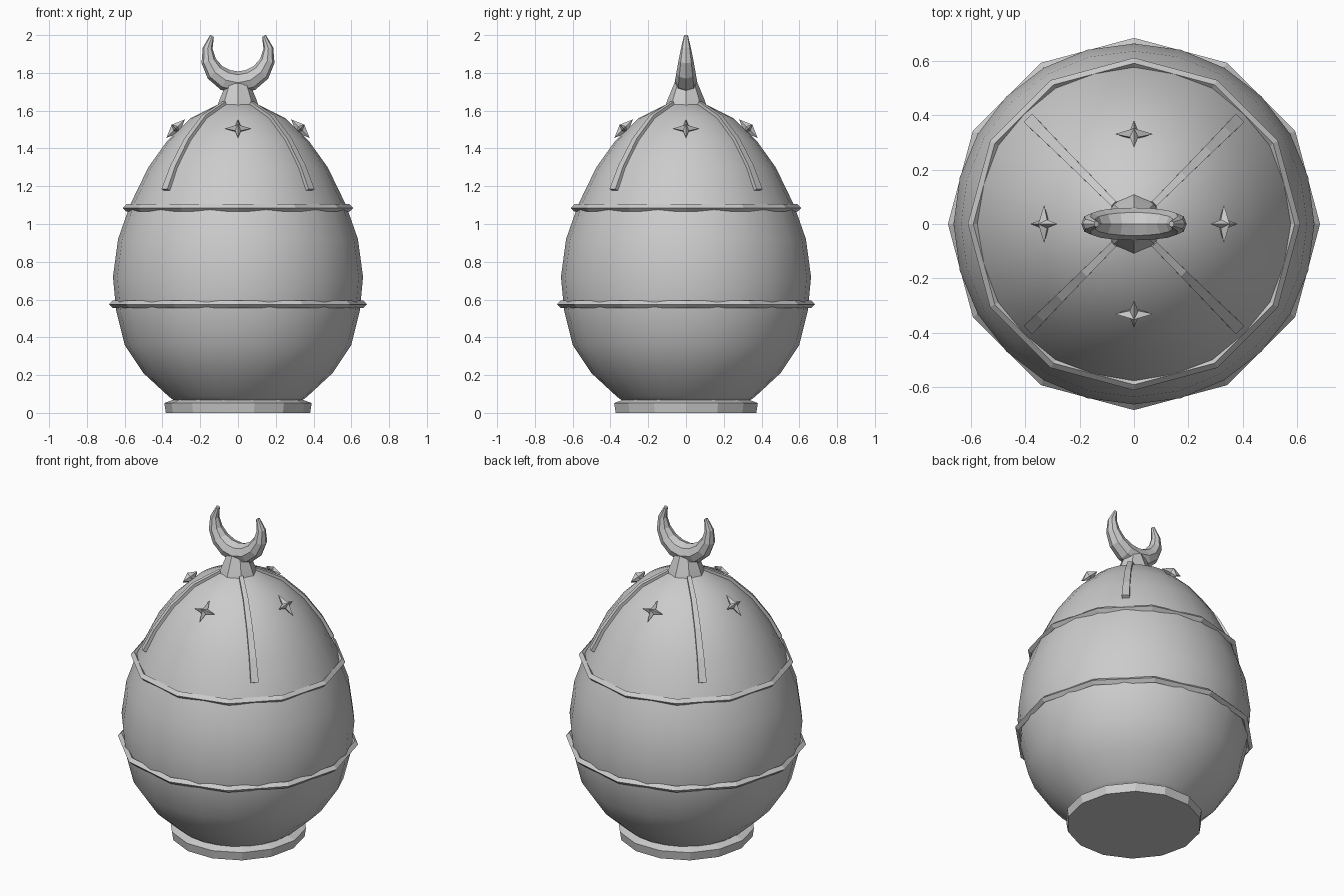
import bpy, bmesh, math
from mathutils import Vector, Matrix

if "Cube" in bpy.data.objects:
    bpy.data.objects.remove(bpy.data.objects["Cube"])

grey = bpy.data.materials.new("plain grey")
grey.diffuse_color = (0.6, 0.6, 0.6, 1)
grey.use_nodes = True
grey.node_tree.nodes["Principled BSDF"].inputs["Base Color"].default_value = grey.diffuse_color


def finish(name, bm, smooth=False):
    bmesh.ops.recalc_face_normals(bm, faces=bm.faces)
    for f in bm.faces:
        f.smooth = smooth
    mesh = bpy.data.meshes.new(name)
    bm.to_mesh(mesh)
    bm.free()
    mesh.materials.append(grey)
    ob = bpy.data.objects.new(name, mesh)
    bpy.context.collection.objects.link(ob)
    return ob


def loft(name, loops, closed=False, smooth=False):
    """Skin a list of point loops; cap the ends unless the loops form a closed ring."""
    bm = bmesh.new()
    rows = [[bm.verts.new(p) for p in loop] for loop in loops]
    n = len(rows[0])
    pairs = list(zip(rows, rows[1:])) + ([(rows[-1], rows[0])] if closed else [])
    for a, b in pairs:
        for i in range(n):
            j = (i + 1) % n
            bm.faces.new((a[i], a[j], b[j], b[i]))
    if not closed:
        bm.faces.new(rows[0])
        bm.faces.new(rows[-1])
    return finish(name, bm, smooth)


def lathe(name, profile, sides, closed=False, smooth=False):
    angles = [2 * math.pi * i / sides for i in range(sides)]
    return loft(name, [[(r * math.cos(a), r * math.sin(a), z) for a in angles]
                       for r, z in profile], closed, smooth)


# Egg body
egg = [(0.33, 0.06), (0.365, 0.085), (0.50, 0.21), (0.60, 0.36), (0.645, 0.54),
       (0.662, 0.72), (0.635, 0.92), (0.572, 1.10), (0.475, 1.30), (0.375, 1.44),
       (0.25, 1.56), (0.11, 1.63), (0.01, 1.655)]
lathe("egg_body", egg, 24, smooth=True)

# Foot and collar
lathe("foot", [(0.382, 0), (0.39, 0.052), (0.32, 0.078)], 14)
lathe("collar", [(0.108, 1.63), (0.095, 1.665), (0.062, 1.745)], 8)

# Diamond-section bands around the body
for name, r, z, t in (("lower_band", 0.663, 0.575, 0.02), ("upper_band", 0.59, 1.085, 0.02)):
    lathe(name, [(r + t, z), (r, z + t), (r - t, z), (r, z - t)], 12, closed=True)

# Crescent: a tapering round bar bent along an open arc in the xz plane
loops = []
steps = 10
for k in range(steps + 1):
    t = k / steps
    a = math.radians(-212 + 244 * t)
    out = Vector((math.cos(a), 0, math.sin(a)))
    centre = Vector((0, 0, 1.91)) + out * 0.162
    thick = 0.011 + 0.049 * math.sin(math.pi * t)
    loops.append([centre + out * thick * math.cos(b) + Vector((0, thick * math.sin(b), 0))
                  for b in (2 * math.pi * i / 8 for i in range(8))])
loft("crescent", loops)

# Four ribs running down the shoulders on the diagonals
rib_path = [(0.10, 1.635), (0.25, 1.563), (0.375, 1.443), (0.475, 1.303), (0.538, 1.18)]
for q in range(4):
    turn = Matrix.Rotation(math.radians(45 + 90 * q), 3, 'Z')
    loops = []
    for i, (r, z) in enumerate(rib_path):
        a = rib_path[max(i - 1, 0)]
        b = rib_path[min(i + 1, len(rib_path) - 1)]
        normal = Vector((a[1] - b[1], 0, b[0] - a[0])).normalized()
        half = 0.012 + 0.0025 * i
        loops.append([turn @ (Vector((r, s * half, z)) + normal * h)
                      for s, h in ((-1, -0.015), (1, -0.015), (1, 0.014), (-1, 0.014))])
    loft(f"rib_{q + 1}", loops)

# Four raised four-pointed stars, tilted to lie on the shoulder
for q in range(4):
    bm = bmesh.new()
    place = (Matrix.Rotation(math.radians(90 * q), 4, 'Z')
             @ Matrix.Translation((0.33, 0, 1.505))
             @ Matrix.Rotation(math.radians(45), 4, 'Y'))
    rim = []
    for i in range(8):
        r = 0.022 if i % 2 else 0.07
        a = math.radians(45 * i)
        rim.append(bm.verts.new(place @ Vector((r * math.cos(a), r * math.sin(a), 0))))
    peaks = [bm.verts.new(place @ Vector((0, 0, h))) for h in (0.03, -0.03)]
    for i in range(8):
        for peak in peaks:
            bm.faces.new((rim[i], rim[(i + 1) % 8], peak))
    finish(f"star_{q + 1}", bm)
